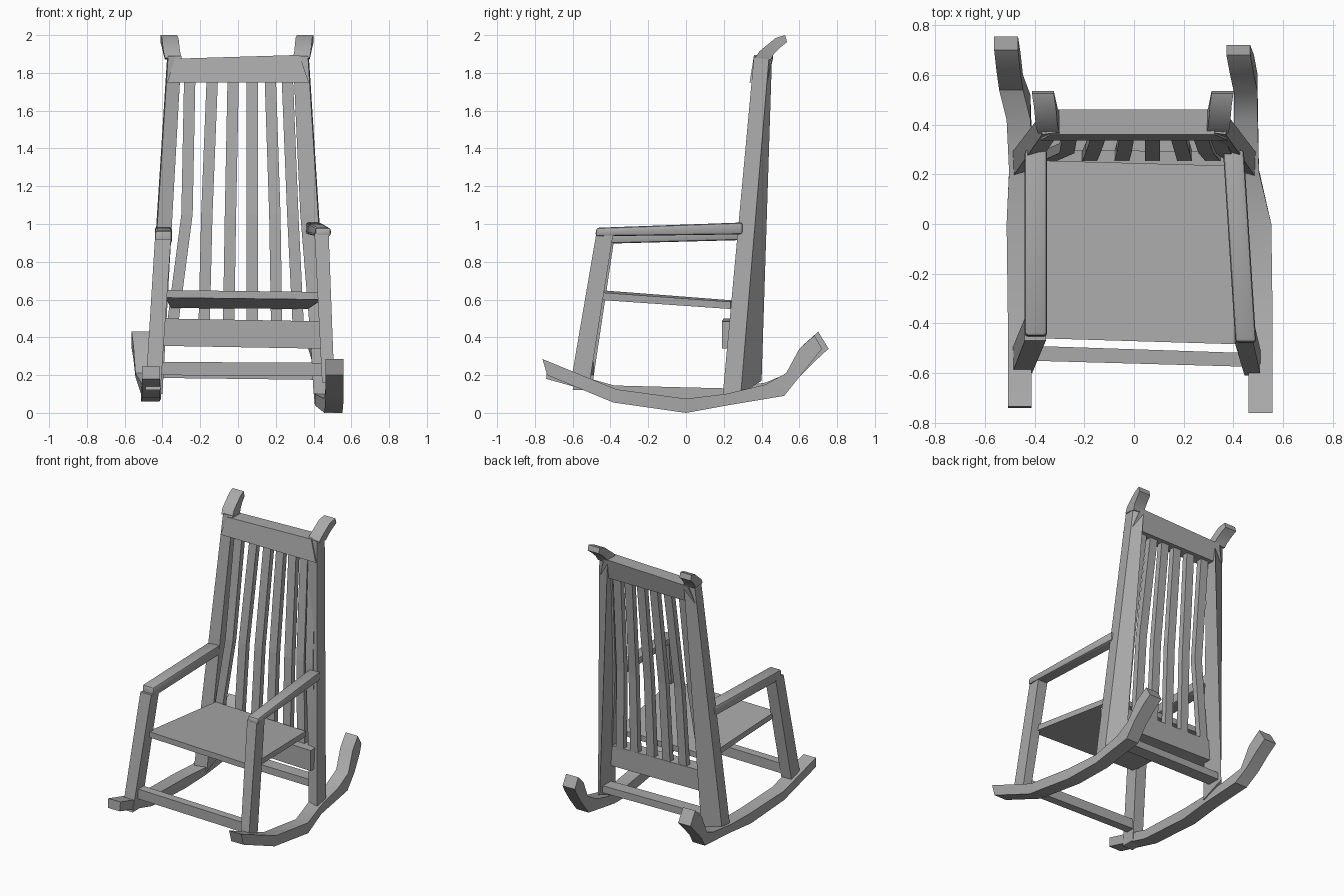
import bpy
import bmesh
from math import radians

old = bpy.data.objects.get("Cube")
if old:
    bpy.data.objects.remove(old, do_unlink=True)

# One plain grey for the whole chair
grey = bpy.data.materials.new("plain_grey")
grey.use_nodes = True
colour = (0.4, 0.4, 0.4, 1)
grey.diffuse_color = colour
grey.node_tree.nodes["Principled BSDF"].inputs["Base Color"].default_value = colour


def loft(name, rings, smooth=False, bevel=0):
    """Skin four-sided rings into one closed bar."""
    bm = bmesh.new()
    loops = [[bm.verts.new(p) for p in ring] for ring in rings]
    for a, b in zip(loops, loops[1:]):
        for i in range(4):
            j = (i + 1) % 4
            bm.faces.new((a[i], a[j], b[j], b[i]))
    bm.faces.new(loops[0])
    bm.faces.new(loops[-1])
    bmesh.ops.recalc_face_normals(bm, faces=bm.faces)
    if bevel:
        edges = [e for e in bm.edges if e.calc_face_angle(0) > radians(45)]
        bmesh.ops.bevel(bm, geom=edges, offset=bevel, segments=2,
                        profile=0.5, affect='EDGES')
    mesh = bpy.data.meshes.new(name)
    bm.to_mesh(mesh)
    bm.free()
    mesh.materials.append(grey)
    obj = bpy.data.objects.new(name, mesh)
    bpy.context.collection.objects.link(obj)
    if smooth:
        bpy.ops.object.select_all(action='DESELECT')
        obj.select_set(True)
        bpy.context.view_layer.objects.active = obj
        bpy.ops.object.shade_smooth_by_angle(angle=radians(35))
    return obj


def level(x0, x1, y0, y1, z):
    """Ring for upright parts."""
    return [(x0, y0, z), (x1, y0, z), (x1, y1, z), (x0, y1, z)]


def across(x, y0, y1, z0, z1):
    """Ring for parts running side to side."""
    return [(x, y0, z0), (x, y1, z0), (x, y1, z1), (x, y0, z1)]


def strip(x, half, low, top):
    """Ring for parts running front to back; low and top are (y, z)."""
    return [(x - half, *low), (x + half, *low), (x + half, *top), (x - half, *top)]


# Rockers: centre x, lower edge, upper edge from front to back
left_rocker = [
    (.51, (-.735, .2), (-.76, .285)), (.51, (-.385, .055), (-.37, .125)),
    (.505, (0, 0), (0, .075)), (.455, (.22, .04), (.21, .1)),
    (.45, (.52, .09), (.42, .15)), (.45, (.6, .19), (.53, .21)),
    (.435, (.68, .29), (.6, .34)), (.42, (.72, .34), (.68, .41))]
right_rocker = [
    (-.46, (-.74, .18), (-.735, .245)), (-.46, (-.38, .08), (-.38, .145)),
    (-.465, (0, .06), (0, .135)), (-.455, (.22, .075), (.21, .13)),
    (-.465, (.52, .1), (.42, .16)), (-.495, (.6, .19), (.54, .21)),
    (-.505, (.69, .28), (.61, .35)), (-.515, (.755, .34), (.7, .43))]
for side, stations in (("left", left_rocker), ("right", right_rocker)):
    loft(side + "_rocker", [strip(x, .048, a, b) for x, a, b in stations], True)

# Rear posts: a skewed foot rising to a squarer top, leaning back
for side, s in (("left", 1), ("right", -1)):
    foot = [(s * .485, .195, .1), (s * .49, .29, .1), (s * .4, .4, .17), (s * .4, .22, .1)]
    head = [(s * .37, .36, 1.89), (s * .375, .44, 1.89), (s * .3, .455, 1.88), (s * .3, .37, 1.89)]
    loft(side + "_back_post", [foot, head])

# Horns curling back from the post tops
horn = [((.45, 1.87), (.365, 1.88)), ((.465, 1.9), (.39, 1.915)),
        ((.5, 1.935), (.475, 1.985)), ((.535, 1.963), (.525, 2))]
for side, x, step in (("left", .335, .007), ("right", -.343, -.008)):
    loft(side + "_horn", [strip(x + i * step, .044, a, b)
                          for i, (a, b) in enumerate(horn)], True)

# Front legs
loft("left_front_leg", [level(.445, .51, -.61, -.51, .16),
                        level(.405, .48, -.475, -.385, .95)])
loft("right_front_leg", [level(-.49, -.41, -.6, -.5, .12),
                         level(-.44, -.355, -.47, -.38, .92)])

# Armrests with softened edges
loft("left_armrest", [strip(.45, .042, (-.48, .935), (-.475, .98)),
                      strip(.4, .042, (.3, .945), (.3, 1.008))], True, .014)
loft("right_armrest", [strip(-.395, .045, (-.455, .895), (-.45, .965)),
                       strip(-.395, .045, (.3, .915), (.3, .985))], True, .014)

# Seat sloping down to the back
loft("seat", [
    [(-.385, -.46, .61), (.445, -.485, .6), (.445, -.485, .64), (-.385, -.46, .65)],
    [(-.355, .255, .555), (.37, .235, .55), (.37, .235, .588), (-.355, .255, .595)]])

# Headrest board, lower back rail and stretchers
loft("headrest", [
    [(-.375, .337, 1.75), (.375, .337, 1.75), (.375, .43, 1.75), (-.375, .43, 1.75)],
    [(-.335, .36, 1.875), (.325, .36, 1.895), (.325, .46, 1.895), (-.335, .46, 1.875)]])
loft("lower_back_rail", [across(-.41, .2, .3, .355, .5), across(.44, .19, .29, .34, .485)])
loft("front_stretcher", [across(-.43, -.55, -.49, .2, .27),
                         across(.47, -.575, -.52, .195, .265)])
loft("back_stretcher", [across(-.42, .28, .37, .185, .235), across(.42, .28, .37, .175, .225)])

# Back slats: centre x at the bottom, middle and top
slats = [(-.35, -.27, -.255), (-.18, -.165, -.135), (-.05, -.04, -.025),
         (.075, .075, .075), (.205, .195, .17), (.32, .29, .26), (.41, .36, .325)]
for number, centres in enumerate(slats, 1):
    rings = [level(x - .03, x + .03, y, y + .04, z)
             for x, y, z in zip(centres, (.25, .285, .37), (.44, 1.05, 1.8))]
    loft(f"back_slat_{number}", rings)
